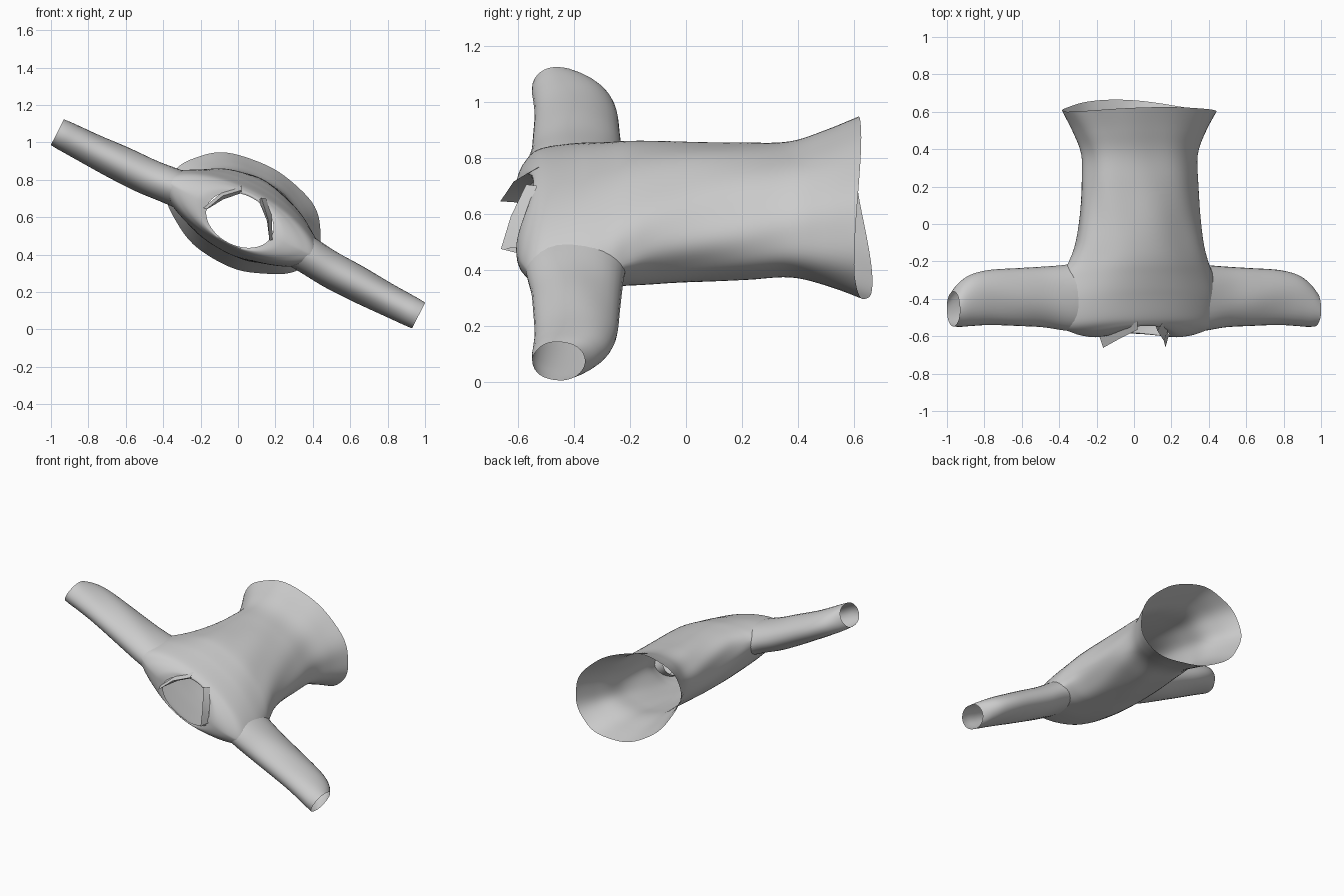
import bpy, bmesh, math
from mathutils import Vector

if "Cube" in bpy.data.objects:
    bpy.data.objects.remove(bpy.data.objects["Cube"])

TILT = math.radians(26.9)
C, S = math.cos(TILT), math.sin(TILT)


def place(u, y, v):
    """Garment space (width u, length y, thickness v) to tilted world space."""
    return Vector((u * C + v * S, y, 0.565 - u * S + v * C))


def spline(rows, steps):
    """Catmull-Rom interpolation through rows of section values."""
    out = []
    for i in range(len(rows) - 1):
        p = [rows[max(0, min(len(rows) - 1, i + k))] for k in (-1, 0, 1, 2)]
        for j in range(steps):
            t = j / steps
            out.append([0.5 * (2 * b + (c - a) * t + (2 * a - 5 * b + 4 * c - d) * t * t
                               + (3 * b - a - 3 * c + d) * t ** 3) for a, b, c, d in zip(*p)])
    return out + [list(rows[-1])]


def finish(name, bm, angle=60):
    bmesh.ops.recalc_face_normals(bm, faces=bm.faces)
    mesh = bpy.data.meshes.new(name)
    bm.to_mesh(mesh)
    bm.free()
    ob = bpy.data.objects.new(name, mesh)
    bpy.context.collection.objects.link(ob)
    bpy.ops.object.select_all(action='DESELECT')
    ob.select_set(True)
    bpy.context.view_layer.objects.active = ob
    bpy.ops.object.shade_smooth_by_angle(angle=math.radians(angle))
    return ob


def loft(rings, skip=None):
    """Open tube through rings of (u, y, v) points; skip(point) leaves holes."""
    bm = bmesh.new()
    vs = [[bm.verts.new(place(*p)) for p in r] for r in rings]
    n = len(rings[0])
    for i in range(len(rings) - 1):
        for j in range(n):
            k = (j + 1) % n
            if skip and skip(rings[i][j]) and skip(rings[i + 1][k]):
                continue
            bm.faces.new((vs[i][j], vs[i][k], vs[i + 1][k], vs[i + 1][j]))
    return bm


def in_armhole(p):
    u, y, v = p
    return abs(u) > 0.39 and ((y + 0.395) / 0.165) ** 2 + ((v - 0.015) / 0.095) ** 2 < 1


# Torso: y, half width, half thickness, thickness offset, lens sharpness of the sides
sections = [
    (-0.60, 0.19, 0.135, 0.022, 1.0), (-0.605, 0.26, 0.143, 0.024, 1.1),
    (-0.585, 0.37, 0.154, 0.027, 1.3), (-0.535, 0.46, 0.167, 0.03, 1.35),
    (-0.40, 0.485, 0.187, 0.034, 1.4), (-0.28, 0.455, 0.204, 0.041, 1.4),
    (-0.20, 0.41, 0.213, 0.047, 1.2), (-0.10, 0.368, 0.216, 0.05, 1.0),
    (0.05, 0.343, 0.218, 0.051, 1.0), (0.22, 0.332, 0.215, 0.054, 1.0),
    (0.37, 0.332, 0.214, 0.06, 1.0), (0.49, 0.378, 0.247, 0.062, 1.0),
    (0.60, 0.44, 0.288, 0.062, 1.0)]
rings = []
for y, a, b, off, p in spline(sections, 6):
    ring = []
    for j in range(80):
        t = math.tau * j / 80
        c, s = math.cos(t), math.sin(t)
        # soft cloth folds, fading out at the neck
        f = min(1, max(0, (y + 0.5) * 3))
        w = 1 + f * (0.01 * math.sin(5 * t + 6 * y) + 0.007 * math.sin(9 * t - 9 * y))
        # wavy hem line and scooped neckline
        h = max(0, (y - 0.35) / 0.25)
        g = max(0, (-0.35 - y) / 0.25)
        dy = h * s * s * (0.025 if s > 0 else 0.065) + g * s * s * (0.06 if s > 0 else 0.02)
        ring.append((a * w * c + 0.006 * f, y + dy,
                     off + b * w * math.copysign(abs(s) ** p, s)))
    rings.append(ring)
finish("torso", loft(rings, in_armhole))

# Sleeves: distance out, front y, back y, half thickness, thickness offset
sleeve = [
    (0.34, -0.575, -0.20, 0.103, 0.026), (0.42, -0.57, -0.218, 0.101, 0.018),
    (0.55, -0.552, -0.228, 0.098, 0.006), (0.70, -0.545, -0.236, 0.094, 0.003),
    (0.86, -0.54, -0.245, 0.088, 0), (0.97, -0.545, -0.268, 0.085, 0),
    (1.04, -0.55, -0.31, 0.082, 0), (1.083, -0.548, -0.36, 0.078, 0)]
for side, name in ((-1, "left_sleeve"), (1, "right_sleeve")):
    rings = []
    for s, y0, y1, h, off in spline(sleeve, 6):
        ring = []
        for j in range(32):
            t = math.tau * j / 32
            w = 1 + 0.02 * math.sin(4 * t + 11 * s)
            ring.append((side * s, (y0 + y1) / 2 + (y1 - y0) / 2 * math.cos(t),
                         off + h * w * math.sin(t)))
        rings.append(ring)
    finish(name, loft(rings))

# Collar flaps: base edge, raised ridge, folded outer edge
flaps = {
    "collar_flap_left": (((-0.17, -0.59, 0.64), (-0.08, -0.56, 0.695), (0.02, -0.53, 0.73)),
                         ((-0.165, -0.662, 0.645), (-0.08, -0.615, 0.715), (0.02, -0.565, 0.745)),
                         ((-0.185, -0.60, 0.65), (-0.09, -0.575, 0.73), (0.02, -0.52, 0.77))),
    "collar_flap_right": (((0.11, -0.53, 0.69), (0.155, -0.57, 0.58), (0.17, -0.60, 0.46)),
                          ((0.125, -0.57, 0.705), (0.16, -0.625, 0.59), (0.168, -0.66, 0.475)),
                          ((0.15, -0.53, 0.70), (0.18, -0.57, 0.61), (0.185, -0.60, 0.48)))}
for name, rows in flaps.items():
    bm = bmesh.new()
    vs = [[bm.verts.new(p) for p in r] for r in rows]
    for i in range(2):
        for j in range(2):
            bm.faces.new((vs[i][j], vs[i][j + 1], vs[i + 1][j + 1], vs[i + 1][j]))
    finish(name, bm, 30)
